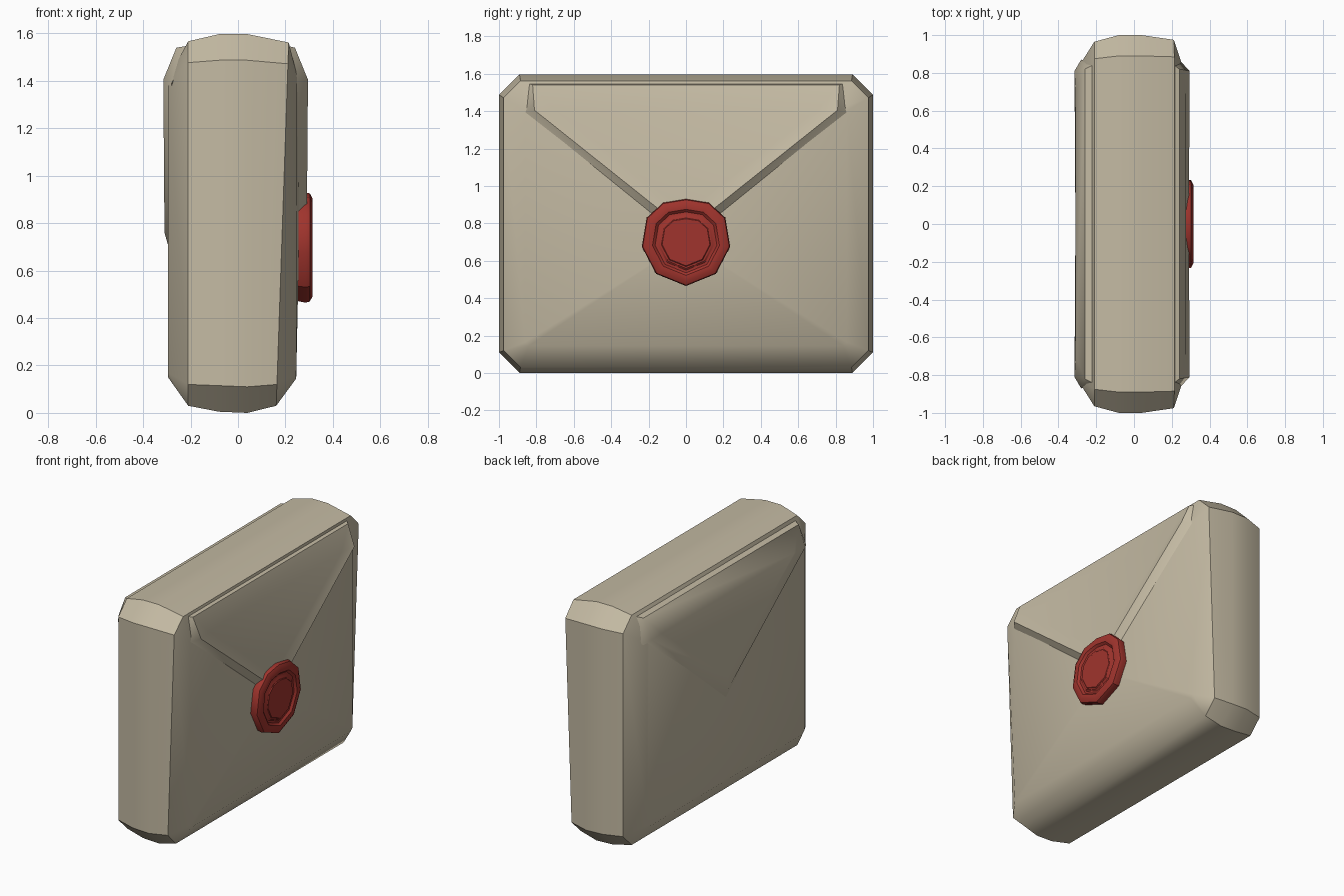
import bpy, bmesh, math

if "Cube" in bpy.data.objects:
    bpy.data.objects.remove(bpy.data.objects["Cube"])


def material(name, rgb):
    m = bpy.data.materials.new(name)
    m.diffuse_color = (*rgb, 1)
    m.use_nodes = True
    m.node_tree.nodes["Principled BSDF"].inputs["Base Color"].default_value = m.diffuse_color
    return m


paper = material("cream paper", (0.55, 0.49, 0.365))
wax = material("red wax", (0.35, 0.034, 0.026))


def finish(name, bm, mat, angle):
    bmesh.ops.recalc_face_normals(bm, faces=bm.faces[:])
    me = bpy.data.meshes.new(name)
    bm.to_mesh(me)
    bm.free()
    me.materials.append(mat)
    ob = bpy.data.objects.new(name, me)
    bpy.context.collection.objects.link(ob)
    bpy.ops.object.select_all(action='DESELECT')
    ob.select_set(True)
    bpy.context.view_layer.objects.active = ob
    bpy.ops.object.shade_smooth_by_angle(angle=math.radians(angle))
    return ob


def loft(rings):
    """Bridge closed rings of equal length and cap both ends."""
    bm = bmesh.new()
    rows = [[bm.verts.new(p) for p in r] for r in rings]
    n = len(rows[0])
    for a, b in zip(rows, rows[1:]):
        for i in range(n):
            j = (i + 1) % n
            bm.faces.new((a[i], a[j], b[j], b[i]))
    caps = [bm.faces.new(rows[0]), bm.faces.new(rows[-1])]
    return bm, caps


def octagon(x_low, x_high, y, z0, z1, c):
    """Corner-cut rectangle in the yz plane, x leaning from bottom to top."""
    half = [(y - c, z0), (y, z0 + c), (y, z1 - c), (y - c, z1)]
    pts = half + [(-a, b) for a, b in reversed(half)]
    return [(x_low + (x_high - x_low) * b / 1.6, a, b) for a, b in pts]


# Padded envelope body
bm, caps = loft([
    octagon(-0.295, -0.295, 0.83, 0.15, 1.41, 0.02),
    octagon(-0.21, -0.21, 0.965, 0.03, 1.567, 0.09),
    octagon(-0.08, -0.08, 1.0, 0.005, 1.597, 0.11),
    octagon(0.04, 0.04, 1.0, 0.0, 1.597, 0.11),
    octagon(0.16, 0.215, 0.975, 0.03, 1.562, 0.09),
    octagon(0.245, 0.25, 0.86, 0.145, 1.42, 0.02),
])
center = bmesh.ops.poke(bm, faces=[caps[1]])["verts"][0]
center.co = (0.257, 0, 0.70)
finish("envelope_body", bm, paper, 40)


def flap(name, s, outer, ridge, inner, top):
    """Triangular flap with a raised lip; s is the side of the envelope."""
    bm = bmesh.new()

    def pair(x, y, z):
        return [bm.verts.new((s * x, k * y, z)) for k in (1, -1)]

    def tip(x, z):
        return bm.verts.new((s * x, 0, z))

    a, b = pair(outer - 0.01, 0.87, 1.39), pair(ridge, 0.81, 1.405)
    c, t, d = pair(inner, 0.70, 1.405), pair(top, 0.82, 1.54), pair(0.20, 0.85, 1.55)
    a0, b0, c0 = tip(outer, 0.69), tip(ridge - 0.005, 0.76), tip(inner, 0.86)
    for k in (0, 1):
        bm.faces.new((a[k], b[k], b0, a0))
        bm.faces.new((b[k], c[k], c0, b0))
        bm.faces.new((t[k], b[k], c[k]))
        bm.faces.new((a[k], d[k], t[k], b[k]))
    bm.faces.new((c[0], c[1], c0))
    bm.faces.new((t[0], t[1], c[1], c[0]))
    bm.faces.new((d[0], d[1], t[1], t[0]))
    bm.faces.new((d[0], d[1], a[1], a0, a[0]))
    finish(name, bm, paper, 50)


# Closing flap on the seal side, and its flatter counterpart on the other side
flap("front_flap", 1, 0.248, 0.295, 0.276, 0.24)
flap("back_flap", -1, 0.29, 0.315, 0.309, 0.26)

# Wax seal: hand-pressed ten-sided outline, with rim, groove and centre disc
half = [(0, 0.93), (0.123, 0.91), (0.21, 0.83), (0.236, 0.675), (0.16, 0.53), (0, 0.465)]
outline = half + [(-y, z) for y, z in reversed(half[1:-1])]
profile = [(0.235, 0.96), (0.285, 1.0), (0.303, 0.98), (0.315, 0.88), (0.313, 0.76),
           (0.300, 0.70), (0.300, 0.64), (0.307, 0.60), (0.307, 0.56), (0.311, 0.54)]
bm, caps = loft([[(x, y * k, 0.70 + (z - 0.70) * k) for y, z in outline]
                 for x, k in profile])
finish("wax_seal", bm, wax, 38)
